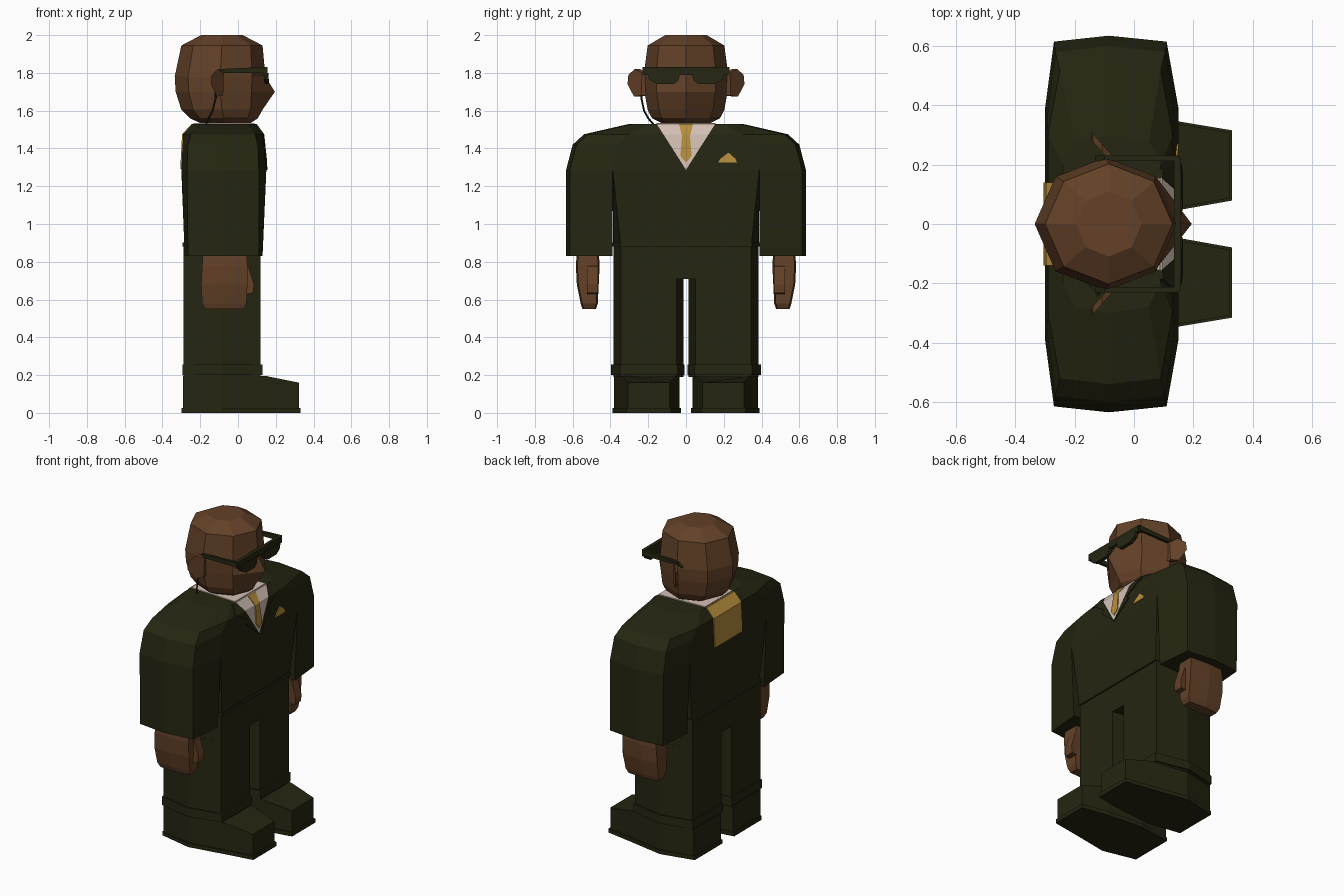
import bpy, bmesh, math
from mathutils import Matrix, Vector


def material(name, rgb):
    m = bpy.data.materials.new(name)
    m.diffuse_color = (*rgb, 1)
    return m


SUIT = material("dark olive cloth", (0.019, 0.019, 0.006))
SKIN = material("brown skin", (0.125, 0.053, 0.021))
SHIRT = material("pale shirt", (0.66, 0.53, 0.46))
GOLD = material("gold cloth", (0.47, 0.27, 0.045))
CX = -0.085  # middle of the body in depth


def finish(name, bm, mat):
    bmesh.ops.recalc_face_normals(bm, faces=bm.faces)
    me = bpy.data.meshes.new(name)
    bm.to_mesh(me)
    bm.free()
    me.materials.append(mat)
    ob = bpy.data.objects.new(name, me)
    bpy.context.collection.objects.link(ob)
    return ob


def loft(name, rings, mat, mirror=False):
    """Skin a stack of equal-length point rings and cap both ends."""
    bm = bmesh.new()
    vs = [[bm.verts.new(p) for p in r] for r in rings]
    n = len(vs[0])
    for a, b in zip(vs, vs[1:]):
        for i in range(n):
            j = (i + 1) % n
            bm.faces.new((a[i], a[j], b[j], b[i]))
    bm.faces.new(vs[0])
    bm.faces.new(vs[-1])
    ob = finish(name, bm, mat)
    if mirror:
        mirror_y(ob)
    return ob


def mirror_y(ob):
    m = ob.modifiers.new("mirror", 'MIRROR')
    m.use_axis = (False, True, False)
    m.use_mirror_merge = False


def hexa(z, x0, x1, ya, yb, bulge_a=0.0, bulge_b=0.0):
    """Six-sided section: box with its two y sides pushed out in the middle."""
    return [(x0, ya, z), (CX, ya - bulge_a, z), (x1, ya, z),
            (x1, yb, z), (CX, yb + bulge_b, z), (x0, yb, z)]


def front_x(z, steps):
    for (za, xa), (zb, xb) in zip(steps, steps[1:]):
        if za >= z >= zb:
            return xa + (xb - xa) * (za - z) / (za - zb)
    return steps[-1][1]


CHEST = [(1.53, 0.09), (1.475, 0.13), (1.285, 0.15), (0.88, 0.125)]
BACK = [(1.53, -0.24), (1.475, -0.29), (1.285, -0.30)]


def plate(name, polys, mat, lift, steps=CHEST, sign=1, mirror=False):
    """Thin plates lying on the chest or back, given as (y, z) polygons."""
    bm = bmesh.new()
    for poly in polys:
        lo, hi = ([bm.verts.new((front_x(z, steps) + sign * d, y, z)) for y, z in poly]
                  for d in (-0.002, lift))
        bm.faces.new(lo)
        bm.faces.new(hi)
        for i in range(len(poly)):
            j = (i + 1) % len(poly)
            bm.faces.new((lo[i], lo[j], hi[j], hi[i]))
    ob = finish(name, bm, mat)
    if mirror:
        mirror_y(ob)
    return ob


def slab(name, outline, axis, mat, mirror=False):
    """Extrude a closed outline of 3D points along a vector."""
    a = [Vector(p) for p in outline]
    return loft(name, [a, [p + Vector(axis) for p in a]], mat, mirror)


# Shoulders: ten-sided sections narrowing to the collar
def shoulder(z, xf, xb, yi, xof, xob, yo, ym):
    half = [(xf, yi), (xof, yo), (CX, ym), (xob, yo), (xb, yi)]
    return [(x, y, z) for x, y in half] + [(x, -y, z) for x, y in reversed(half)]


loft("jacket_shoulders", [
    shoulder(1.285, 0.15, -0.30, 0.39, 0.11, -0.27, 0.615, 0.635),
    shoulder(1.42, 0.136, -0.293, 0.36, 0.105, -0.265, 0.58, 0.60),
    shoulder(1.475, 0.13, -0.29, 0.30, 0.09, -0.25, 0.52, 0.54),
    shoulder(1.53, 0.09, -0.24, 0.20, 0.05, -0.20, 0.28, 0.30)], SUIT)

# Jacket body, hem and sleeves
loft("jacket_body", [
    hexa(0.88, -0.28, 0.125, -0.345, 0.345, 0.04, 0.04),
    hexa(1.285, -0.30, 0.15, -0.388, 0.388, 0.003, 0.003)], SUIT)
loft("jacket_hem", [
    hexa(z, -0.293, 0.13, -0.35, 0.35, 0.045, 0.045) for z in (0.88, 0.903)], SUIT)
loft("sleeve", [
    [(x, y, z) for x, y in ((-xi, 0.39), (xf, 0.39), (xo, 0.615), (CX, 0.635), (-xb, 0.615))]
    for z, xi, xf, xo, xb in ((0.83, 0.282, 0.13, 0.11, 0.265),
                              (1.285, 0.30, 0.15, 0.11, 0.27))], SUIT, True)

# Trousers
loft("trouser_top", [
    hexa(z, -0.288, 0.12, -0.345, 0.345, 0.038, 0.038) for z in (0.71, 0.885)], SUIT)
loft("trouser_leg", [
    hexa(z, -0.288, 0.12, 0.05, 0.345, 0.037, 0.04) for z in (0.19, 0.715)], SUIT, True)
loft("trouser_cuff", [
    hexa(z, -0.295, 0.13, 0.045, 0.35, 0.037, 0.046) for z in (0.2, 0.255)], SUIT, True)


# Shoes: outline with a wide middle and a tapering toe
def shoe(z, g, toe_z=None):
    pts = [(-0.292 - g, 0.06), (CX, 0.035 - g), (0.15, 0.055 - g), (0.322 + g, 0.087 - g),
           (0.322 + g, 0.308 + g), (0.15, 0.338 + g), (CX, 0.38 + g), (-0.292 - g, 0.34)]
    return [(x, y, toe_z if toe_z and x > 0.3 else z) for x, y in pts]


loft("shoe", [shoe(0.02, 0), shoe(0.195, 0, 0.16)], SUIT, True)
loft("shoe_sole", [shoe(0, 0.008), shoe(0.025, 0.008)], SUIT, True)

# Hands and thumbs
loft("hand", [
    hexa(z, x0, x1, ya, yb, 0.008, 0.008) for z, x0, x1, ya, yb in (
        (0.55, -0.175, 0.03, 0.485, 0.54), (0.58, -0.19, 0.045, 0.475, 0.55),
        (0.68, -0.195, 0.05, 0.47, 0.57), (0.78, -0.19, 0.05, 0.465, 0.575),
        (0.85, -0.185, 0.045, 0.47, 0.57))], SKIN, True)
slab("thumb", [(0.02, 0.465, 0.80), (0.055, 0.465, 0.775), (0.085, 0.465, 0.68),
               (0.08, 0.465, 0.635), (0.05, 0.465, 0.63), (0.03, 0.465, 0.69)],
     (0, 0.06, 0), SKIN, True)

# Shirt, tie, lapels, handkerchief and back panel
plate("shirt_front", [[(-0.155, 1.53), (0.155, 1.53), (0.12, 1.475), (-0.12, 1.475)],
                      [(-0.12, 1.475), (0.12, 1.475), (0, 1.287)]], SHIRT, 0.004)
slab("shirt_collar", [(-0.235, -0.14, 1.528), (0.088, -0.155, 1.528),
                      (0.088, 0.155, 1.528), (-0.235, 0.14, 1.528)], (0, 0, 0.008), SHIRT)
plate("tie", [[(-0.037, 1.53), (0.037, 1.53), (0.024, 1.475), (-0.024, 1.475)],
              [(-0.02, 1.475), (0.02, 1.475), (0.03, 1.36), (0, 1.325), (-0.03, 1.36)]],
      GOLD, 0.009)
plate("lapel", [[(0.155, 1.53), (0.185, 1.53), (0.22, 1.475), (0.12, 1.475)],
                [(0.12, 1.475), (0.20, 1.475), (0.10, 1.41), (0.125, 1.395), (0, 1.285)]],
      SUIT, 0.007, mirror=True)
plate("pocket_handkerchief", [[(0.17, 1.325), (0.27, 1.325), (0.262, 1.345),
                               (0.225, 1.378), (0.182, 1.345)]], GOLD, 0.006)
plate("back_panel", [[(-0.14, 1.53), (0.14, 1.53), (0.14, 1.475), (-0.14, 1.475)],
                     [(-0.14, 1.475), (0.14, 1.475), (0.14, 1.29), (-0.14, 1.29)]],
      GOLD, 0.006, BACK, -1)

# Head: eight-sided rings, front vertex pulled out for the nose
rings = []
for z, x0, x1, ry in ((1.53, -0.19, 0.06, 0.12), (1.56, -0.255, 0.105, 0.18),
                      (1.605, -0.30, 0.13, 0.203), (1.70, -0.33, 0.14, 0.22),
                      (1.78, -0.335, 0.145, 0.225), (1.945, -0.30, 0.13, 0.203),
                      (2.0, -0.195, 0.025, 0.11)):
    ring = []
    for k in range(8):
        a = k * math.pi / 4
        x = (x0 + x1) / 2 + (x1 - x0) / 2 * math.cos(a)
        if k == 0 and z == 1.70:
            x = 0.195
        ring.append((x, ry * math.sin(a), z))
    rings.append(ring)
loft("head", rings, SKIN)

# Ears: tapered discs flaring back
ear = [(0.0, 1.80), (-0.045, 1.82), (-0.085, 1.79), (-0.09, 1.74), (-0.05, 1.675), (-0.005, 1.68)]
loft("ear", [[(-0.075 + u * 0.75, 0.205 - u * 0.85 + d, z) for u, z in ear]
             for d in (0, 0.028)], SKIN, True)

# Sunglasses: brow bar, lenses and temples
slab("glasses_bar", [(0.135, -0.225, 1.79), (0.135, 0.225, 1.79),
                     (0.135, 0.225, 1.832), (0.135, -0.225, 1.832)], (0.022, 0, 0), SUIT)
slab("glasses_lens", [(0.138, 0.03, 1.80), (0.138, 0.04, 1.76), (0.142, 0.065, 1.742),
                      (0.142, 0.155, 1.742), (0.138, 0.195, 1.765), (0.135, 0.205, 1.80)],
     (0.024, 0, 0), SUIT, True)
slab("glasses_temple", [(-0.13, 0.213, 1.79), (-0.10, 0.213, 1.82), (0.15, 0.213, 1.832),
                        (0.15, 0.213, 1.80), (-0.10, 0.213, 1.80)], (0, 0.018, 0), SUIT, True)

# Earpiece wire on the right side
cu = bpy.data.curves.new("earpiece_wire", 'CURVE')
cu.dimensions = '3D'
cu.bevel_depth = 0.005
cu.bevel_resolution = 0
sp = cu.splines.new('POLY')
path = [(-0.12, -0.24, 1.75), (-0.12, -0.235, 1.66), (-0.135, -0.222, 1.60),
        (-0.155, -0.20, 1.56), (-0.17, -0.17, 1.525)]
sp.points.add(len(path) - 1)
for p, c in zip(sp.points, path):
    p.co = (*c, 1)
cu.materials.append(SUIT)
bpy.context.collection.objects.link(bpy.data.objects.new("earpiece_wire", cu))
